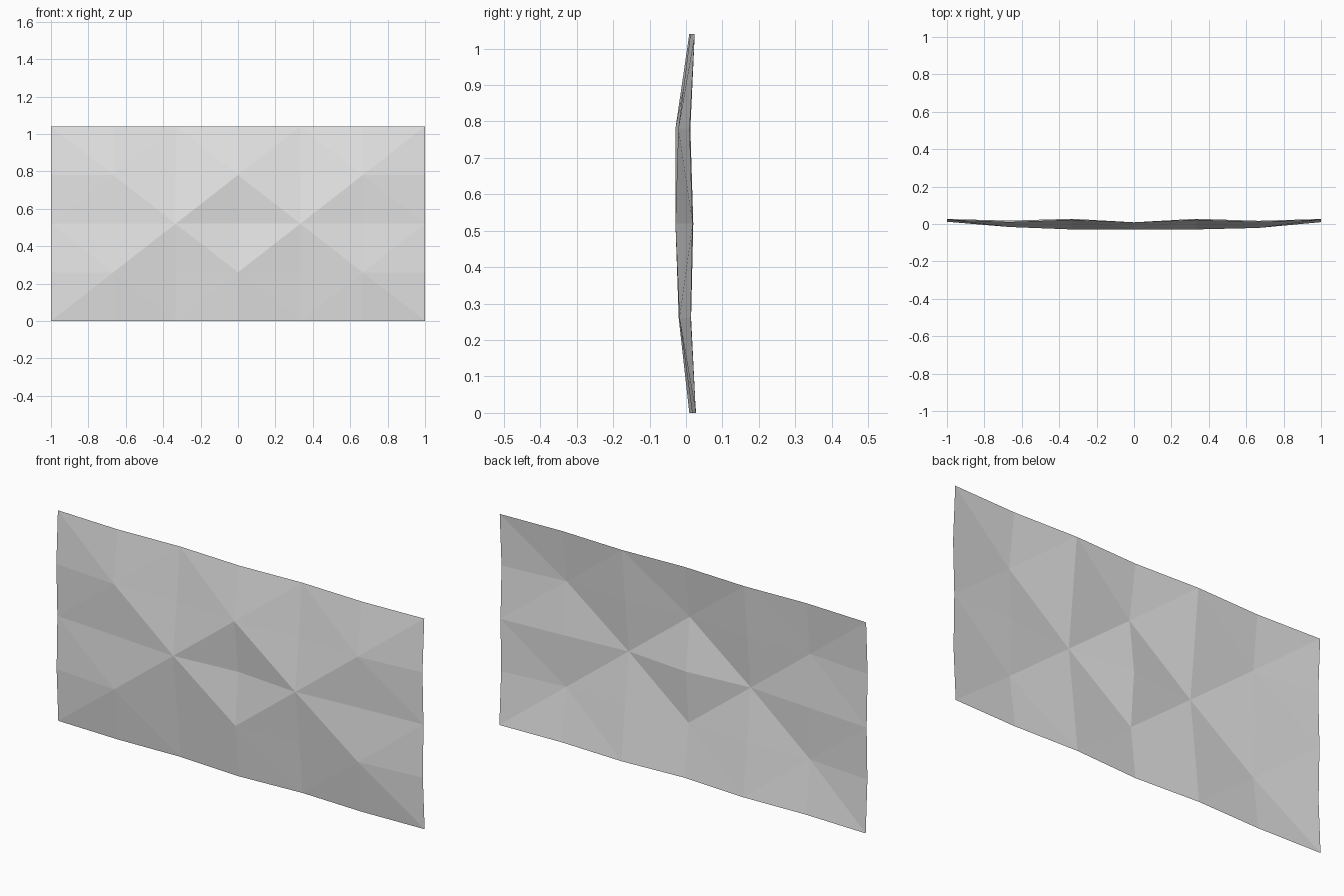
import bpy, bmesh

if "Cube" in bpy.data.objects:
    bpy.data.objects.remove(bpy.data.objects["Cube"])

# Creased panel: a 6 x 4 sheet whose folds run between alternate grid points
W, H = 2.0, 1.04
COLS, ROWS = 7, 5

# Depth (y) of each row of fold points, bottom to top
DEPTH = [
    [.027, .018, .028, .009, .028, .017, .027],
    [.014, -.015, .000, -.020, .000, -.018, .013],
    [.020, -.003, -.029, .000, -.029, -.003, .018],
    [.012, -.016, -.002, -.029, -.002, -.021, .010],
    [.024, .011, .023, .009, .023, .012, .024],
]

bm = bmesh.new()
grid = [[bm.verts.new((-W / 2 + W * i / (COLS - 1), DEPTH[j][i], H * j / (ROWS - 1)))
         for i in range(COLS)] for j in range(ROWS)]

# Split every cell along the diagonal joining the even (hub) points
for j in range(ROWS - 1):
    for i in range(COLS - 1):
        a, b = grid[j][i], grid[j][i + 1]
        c, d = grid[j + 1][i + 1], grid[j + 1][i]
        if (i + j) % 2 == 0:
            tris = ((a, b, c), (a, c, d))
        else:
            tris = ((a, b, d), (b, c, d))
        for t in tris:
            bm.faces.new(t)

mesh = bpy.data.meshes.new("creased_panel")
bm.to_mesh(mesh)
bm.free()

panel = bpy.data.objects.new("creased_panel", mesh)
bpy.context.collection.objects.link(panel)

# Plain light grey
grey = bpy.data.materials.new("light grey")
grey.diffuse_color = (0.8, 0.8, 0.8, 1)
grey.use_nodes = True
grey.node_tree.nodes["Principled BSDF"].inputs["Base Color"].default_value = grey.diffuse_color
mesh.materials.append(grey)
